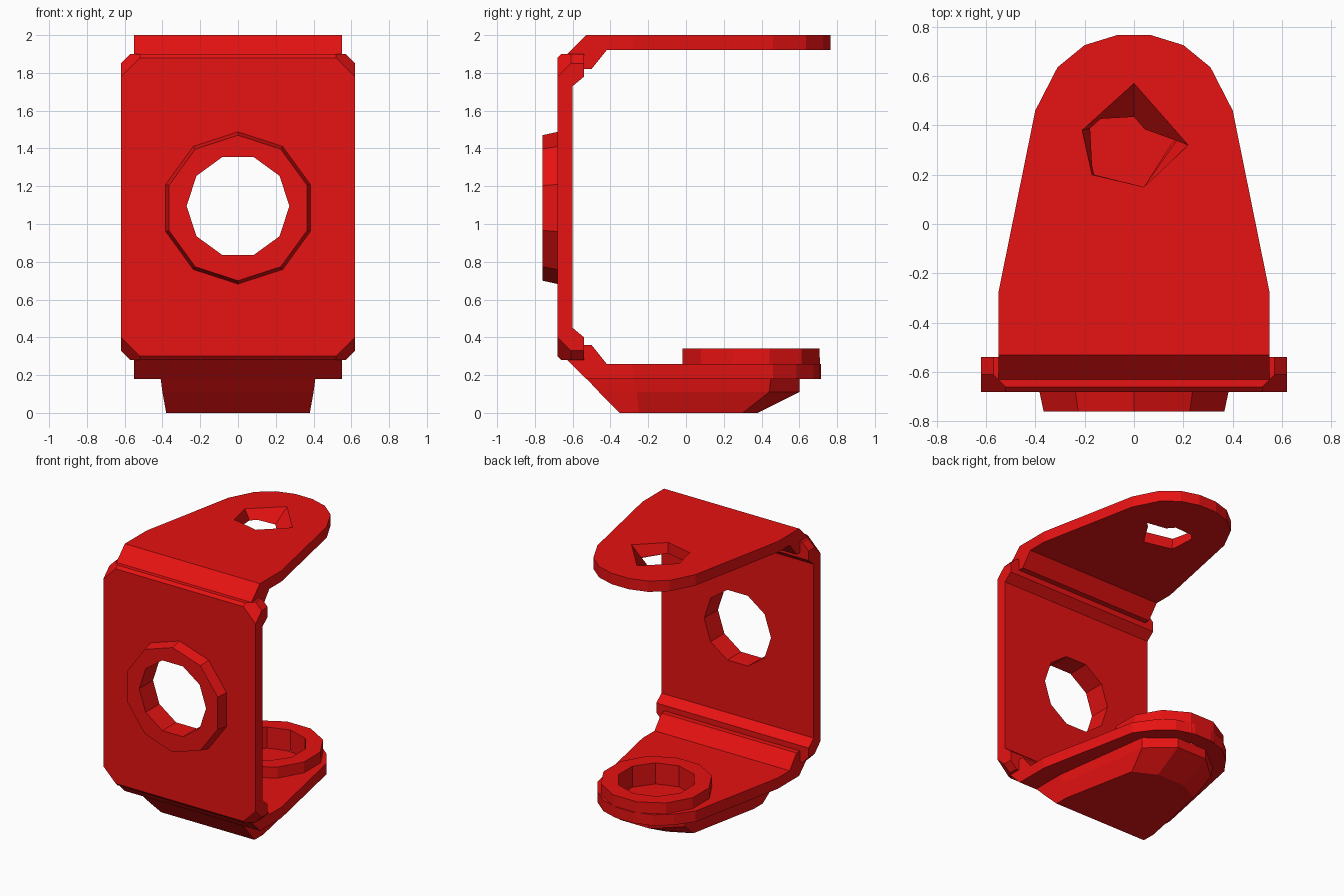
import bpy, bmesh, math

if "Cube" in bpy.data.objects:
    bpy.data.objects.remove(bpy.data.objects["Cube"])

red = bpy.data.materials.new("red")
red.diffuse_color = (0.8, 0.006, 0.006, 1)
red.use_nodes = True
red.node_tree.nodes["Principled BSDF"].inputs["Base Color"].default_value = red.diffuse_color


def loft(name, rings):
    """Solid through a list of equally long point rings, capped at both ends."""
    bm = bmesh.new()
    loops = [[bm.verts.new(p) for p in ring] for ring in rings]
    n = len(loops[0])
    for a, b in zip(loops, loops[1:]):
        for i in range(n):
            j = (i + 1) % n
            bm.faces.new((a[i], a[j], b[j], b[i]))
    bm.faces.new(loops[0])
    bm.faces.new(loops[-1])
    bmesh.ops.recalc_face_normals(bm, faces=bm.faces)
    mesh = bpy.data.meshes.new(name)
    bm.to_mesh(mesh)
    bm.free()
    mesh.materials.append(red)
    ob = bpy.data.objects.new(name, mesh)
    bpy.context.collection.objects.link(ob)
    return ob


def combine(ob, cutter, operation):
    """Apply a boolean and discard the cutter."""
    cutter.hide_render = True
    mod = ob.modifiers.new("cut", 'BOOLEAN')
    mod.operation = operation
    mod.solver = 'EXACT'
    mod.object = cutter
    bpy.context.view_layer.objects.active = ob
    bpy.ops.object.modifier_apply(modifier=mod.name)
    bpy.data.objects.remove(cutter)


def flat(pts, z):
    return [(x, y, z) for x, y in pts]


def upright(pts, y):
    return [(x, y, z) for x, z in pts]


def polygon(cx, cy, r, n, turn=0.5):
    return [(cx + r * math.cos(2 * math.pi * (i + turn) / n),
             cy + r * math.sin(2 * math.pi * (i + turn) / n)) for i in range(n)]


def mirrored(half):
    """Close a right-hand outline (front to back) with its mirror image."""
    return half + [(-x, y) for x, y in reversed(half)]


def extrude_x(name, profile, w):
    return loft(name, [[(s * w, y, z) for y, z in profile] for s in (-1, 1)])


MID = 1.09  # height of the bracket's mirror plane


def octagon(c, w=0.62, h=0.81):
    half = [(w - c, -h), (w, c - h), (w, h - c), (w - c, h)]
    return [(x, MID + z) for x, z in mirrored(half)]


# front plate with folded lips and clipped corners
upper = [(-0.68, 1.88), (-0.66, 1.90), (-0.54, 1.90), (-0.54, 1.78), (-0.60, 1.73)]
plate = extrude_x("front_plate",
                  upper + [(y, 2 * MID - z) for y, z in reversed(upper)], 0.62)
combine(plate, loft("clip", [upright(octagon(0.12), -0.68),
                             upright(octagon(0.05), -0.61),
                             upright(octagon(0.05), -0.50)]), 'INTERSECT')

# raised collar around the front hole
boss = loft("front_collar", [upright(polygon(0, 1.085, 0.385, 10), -0.76),
                             upright(polygon(0, 1.085, 0.405, 10), -0.67)])
for ob in (plate, boss):
    hole = polygon(0, 1.095, 0.272, 10, 0)
    combine(ob, loft("hole", [upright(hole, -0.9), upright(hole, -0.4)]), 'DIFFERENCE')

# folded flanges, tapered to a rounded tip
bend = [(0.80, 1.92), (0.80, 2.0), (-0.53, 2.0), (-0.65, 1.88),
        (-0.60, 1.82), (-0.50, 1.82), (-0.42, 1.92)]


def flange(name, profile, tip):
    ob = extrude_x(name, profile, 0.60)
    half = [(0.55, -0.70), (0.55, -0.28), (0.40, 0.46), (0.31, tip - 0.13),
            (0.20, tip - 0.04), (0.07, tip)]
    outline = mirrored(half)
    combine(ob, loft("trim", [flat(outline, -0.5), flat(outline, 2.5)]), 'INTERSECT')
    return ob


top = flange("top_flange", bend, 0.765)
bottom = flange("bottom_flange", [(y, 2 * MID - z) for y, z in bend], 0.715)

# five-sided pin hole in the top flange, its back wall sloping forward
pin_top = [(0, 0.57), (0.22, 0.32), (0.04, 0.15), (-0.17, 0.20), (-0.21, 0.38)]
pin_low = [(0, 0.40), (0.18, 0.37), (0.04, 0.15), (-0.16, 0.20), (-0.17, 0.39)]
combine(top, loft("pin_hole", [flat(pin_low, 1.90), flat(pin_top, 2.0),
                               flat(pin_top, 2.1)]), 'DIFFERENCE')

# round socket rim on the bottom flange
rim = loft("socket_rim", [flat(polygon(0, 0.345, 0.378, 12), 0.181),
                          flat(polygon(0, 0.345, 0.375, 12), 0.34)])
for ob in (rim, bottom):
    hole = polygon(0, 0.345, 0.265, 10)
    combine(ob, loft("socket", [flat(hole, 0.1), flat(hole, 0.5)]), 'DIFFERENCE')

# tapered foot block, also the socket floor
foot_top = mirrored([(0.41, -0.53), (0.41, -0.28), (0.31, 0.45), (0.12, 0.60)])
foot_mid = mirrored([(0.40, -0.46), (0.40, -0.26), (0.30, 0.44), (0.12, 0.60)])
foot_low = mirrored([(0.38, -0.35), (0.38, -0.25), (0.27, 0.30), (0.11, 0.38)])
loft("foot_block", [flat(foot_top, 0.185), flat(foot_mid, 0.11), flat(foot_low, 0)])
